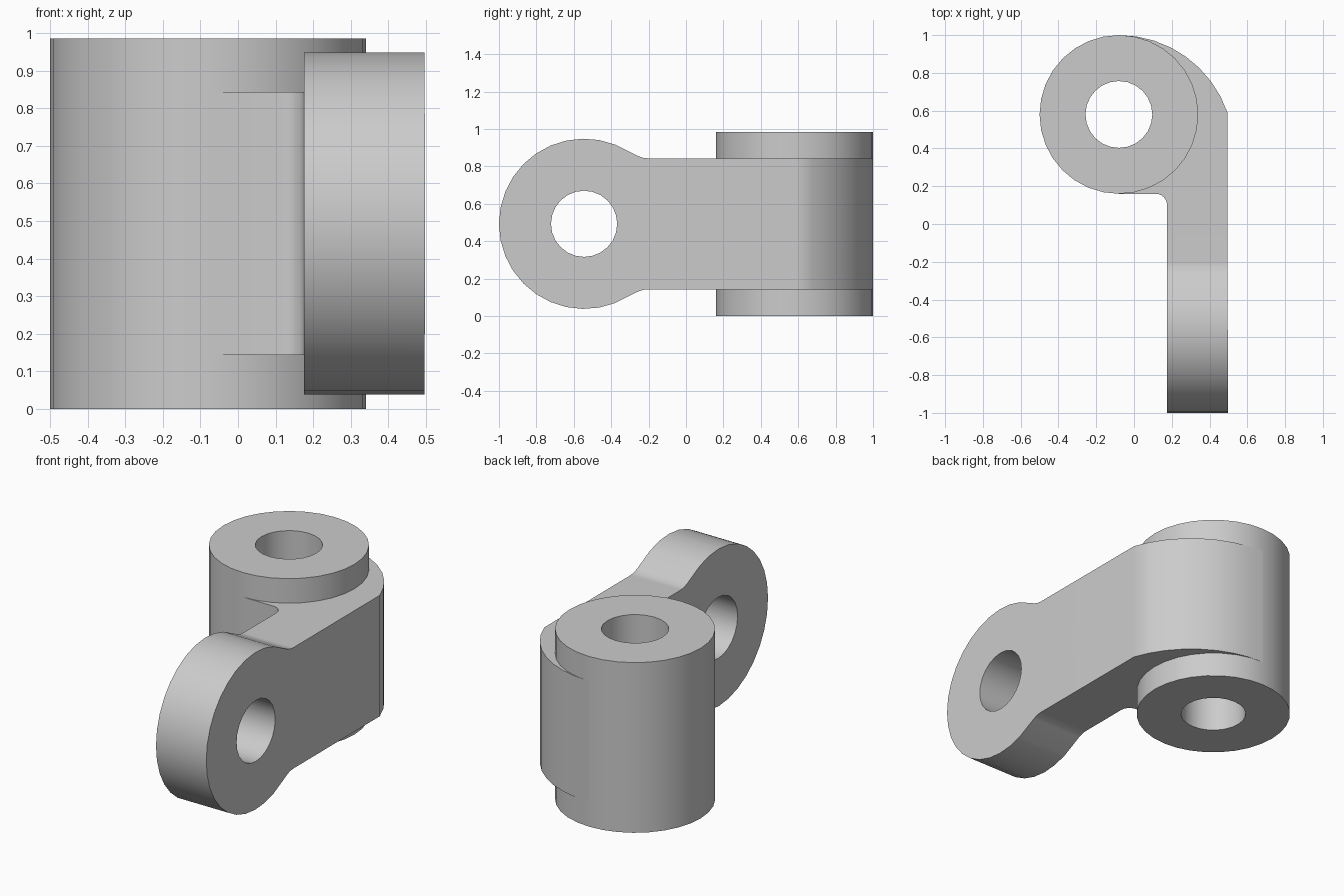
import bpy, bmesh
from math import sin, cos, radians
from mathutils import Vector

cube = bpy.data.objects.get("Cube")
if cube:
    bpy.data.objects.remove(cube, do_unlink=True)

grey = bpy.data.materials.new("plain grey")
grey.use_nodes = True
colour = (0.6, 0.6, 0.6, 1)
grey.diffuse_color = colour
grey.node_tree.nodes["Principled BSDF"].inputs["Base Color"].default_value = colour


def arc(cx, cy, r, start, end, steps):
    angles = [radians(start + (end - start) * i / steps) for i in range(steps + 1)]
    return [(cx + r * cos(a), cy + r * sin(a)) for a in angles]


def prism(name, outline, low, high, axis="z"):
    """Extrude an outline (x, y) along z, or an outline (y, z) along x."""
    def place(p):
        return (p[0], p[1], low) if axis == "z" else (low, p[0], p[1])
    bm = bmesh.new()
    face = bm.faces.new([bm.verts.new(place(p)) for p in outline])
    top = bmesh.ops.extrude_face_region(bm, geom=[face])["geom"]
    step = Vector((0, 0, high - low)) if axis == "z" else Vector((high - low, 0, 0))
    bmesh.ops.translate(bm, vec=step, verts=[v for v in top if isinstance(v, bmesh.types.BMVert)])
    bmesh.ops.recalc_face_normals(bm, faces=bm.faces)
    mesh = bpy.data.meshes.new(name)
    bm.to_mesh(mesh)
    bm.free()
    mesh.materials.append(grey)
    obj = bpy.data.objects.new(name, mesh)
    bpy.context.collection.objects.link(obj)
    return obj


def select(obj):
    bpy.ops.object.select_all(action="DESELECT")
    obj.select_set(True)
    bpy.context.view_layer.objects.active = obj


def combine(obj, other, operation):
    other.hide_render = True
    mod = obj.modifiers.new("cut", "BOOLEAN")
    mod.operation, mod.object, mod.solver = operation, other, "EXACT"
    select(obj)
    bpy.ops.object.modifier_apply(modifier=mod.name)
    bpy.data.objects.remove(other, do_unlink=True)


def finish(obj):
    select(obj)
    bpy.ops.object.shade_smooth_by_angle(angle=radians(30))
    mod = obj.modifiers.new("flat faces", "WEIGHTED_NORMAL")
    mod.keep_sharp = True


tube_x, tube_y, tube_r = -0.08, 0.58, 0.42
eye_y, mid_z, eye_r, hole_r = -0.545, 0.493, 0.455, 0.177
height, right_x, inner_x = 0.985, 0.497, 0.175

# Upright tube
tube = prism("upright_tube", arc(tube_x, tube_y, tube_r, 0, 360, 32)[:-1], 0, height)
bore = prism("tube_bore", arc(tube_x, tube_y, hole_r, 0, 360, 24)[:-1], -0.1, height + 0.1)
combine(tube, bore, "DIFFERENCE")

# Arm seen from above: outer sweep, band inside the tube wall, inner fillet
sweep_r = 0.608
plan = [(right_x, -1.1)]
plan += arc(tube_x, 1 - sweep_r, sweep_r, 19, 90, 8)
plan += arc(tube_x, tube_y, 0.3, 90, -90, 16)
plan += [(tube_x, tube_y - tube_r)]
plan += arc(inner_x - 0.06, 0.1, 0.06, 90, 0, 6)
plan += [(inner_x, -1.1)]
arm = prism("arm_with_eye", plan, -0.1, 1.1)

# Arm seen from the side: round eye blending into a straight bar
neck = [(1.1, 0.35), (-0.2, 0.35), (-0.23, 0.353), (-0.26, 0.364)]
side = [(y, mid_z + z) for y, z in neck]
side += arc(eye_y, mid_z, eye_r, 68.7, 291.3, 20)
side += [(y, mid_z - z) for y, z in reversed(neck)]
combine(arm, prism("side_shape", side, -0.3, 0.7, "x"), "INTERSECT")
eye_hole = prism("eye_hole", arc(eye_y, mid_z, hole_r, 0, 360, 24)[:-1], -0.3, 0.7, "x")
combine(arm, eye_hole, "DIFFERENCE")

for part in (tube, arm):
    finish(part)
